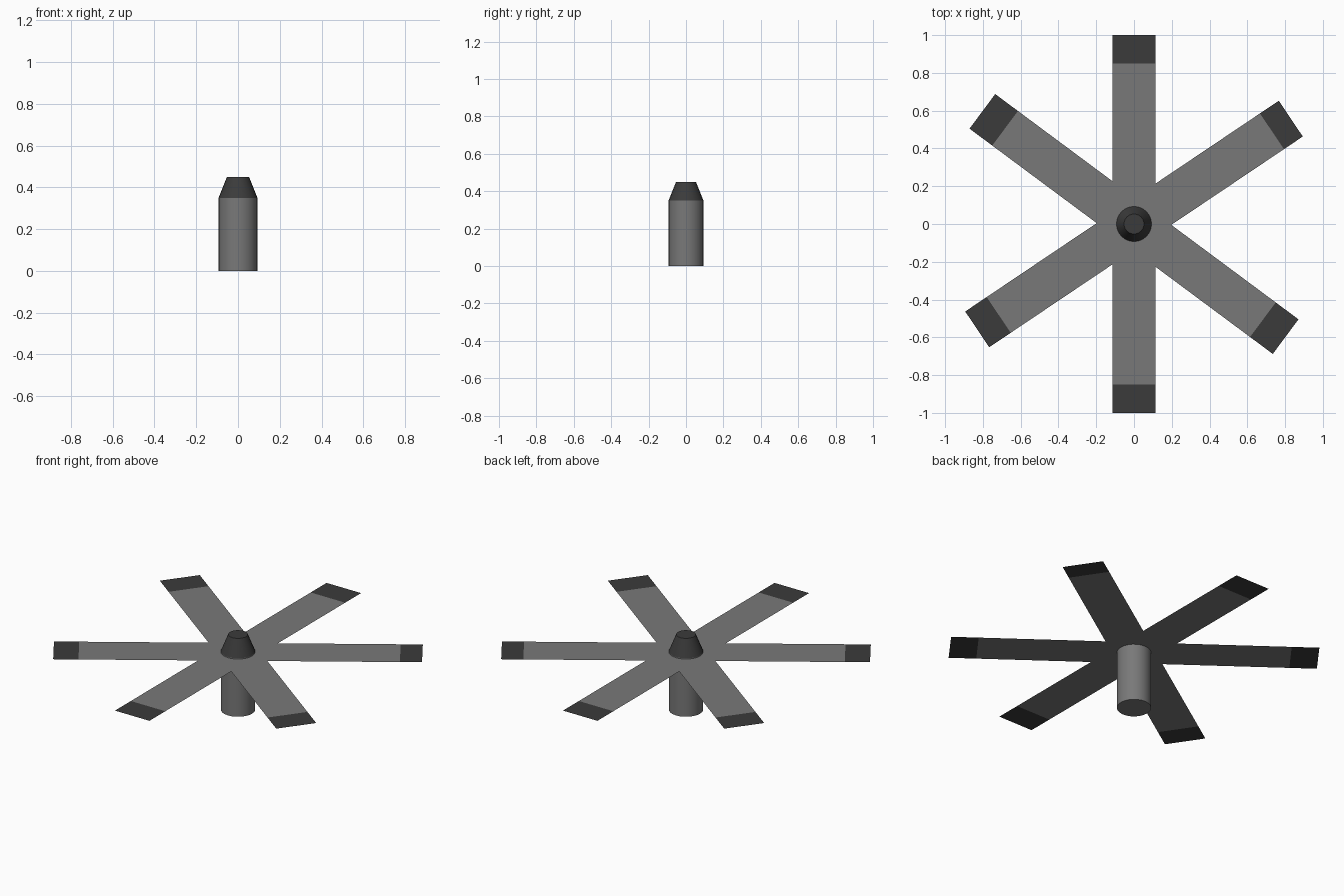
import bpy, bmesh
from math import sin, cos, pi, radians

if "Cube" in bpy.data.objects:
    bpy.data.objects.remove(bpy.data.objects["Cube"])

Z = 0.345         # height of the flat blades
W = 0.114         # blade half width
SIDES = 24


def material(name, v):
    m = bpy.data.materials.new(name)
    m.diffuse_color = (v, v, v, 1)
    m.use_nodes = True
    m.node_tree.nodes["Principled BSDF"].inputs["Base Color"].default_value = m.diffuse_color
    return m


grey = material("grey", 0.19)
dark = material("dark_grey", 0.044)


def add_object(name, bm, mat):
    for f in bm.faces:      # all blade faces look upwards
        f.normal_update()
        if f.normal.z < 0:
            f.normal_flip()
    me = bpy.data.meshes.new(name)
    bm.to_mesh(me)
    bm.free()
    me.materials.append(mat)
    ob = bpy.data.objects.new(name, me)
    bpy.context.collection.objects.link(ob)


def hub_part(name, r_low, r_high, z_low, z_high, mat):
    bpy.ops.mesh.primitive_cone_add(vertices=SIDES, radius1=r_low, radius2=r_high,
                                    depth=z_high - z_low,
                                    location=(0, 0, (z_low + z_high) / 2))
    ob = bpy.context.object
    ob.name = name
    ob.data.materials.append(mat)
    bpy.ops.object.shade_smooth_by_angle(angle=radians(30))


# Central shaft and tapered cap
hub_part("hub_shaft", 0.093, 0.093, 0, 0.35, grey)
hub_part("hub_cap", 0.093, 0.053, 0.35, 0.45, dark)

# Blade directions with the distance where each dark tip begins
blades = [(radians(a), s) for a, s in
          [(-36.6, 0.85), (33.9, 0.88), (90, 0.85),
           (143.4, 0.85), (213.9, 0.863), (270, 0.85)]]
n = len(blades)


def across(a, r, side):
    """Point at distance r along a blade, on one of its long edges."""
    return (r * cos(a) - side * W * sin(a), r * sin(a) + side * W * cos(a), Z)


# Flat six-armed rotor: notch points joined by a centre face, one quad per arm
star = bmesh.new()
notches = []
for i, (a, _) in enumerate(blades):
    b = blades[(i + 1) % n][0]
    if b < a:
        b += 2 * pi
    r, mid = W / sin((b - a) / 2), (a + b) / 2
    notches.append(star.verts.new((r * cos(mid), r * sin(mid), Z)))
star.faces.new(notches)
for i, (a, s) in enumerate(blades):
    star.faces.new([notches[i - 1], star.verts.new(across(a, s, -1)),
                    star.verts.new(across(a, s, 1)), notches[i]])
add_object("blades", star, grey)

# Dark blade tips
tips = bmesh.new()
for a, s in blades:
    tips.faces.new([tips.verts.new(across(a, r, k))
                    for r, k in ((s, -1), (1, -1), (1, 1), (s, 1))])
add_object("blade_tips", tips, dark)
